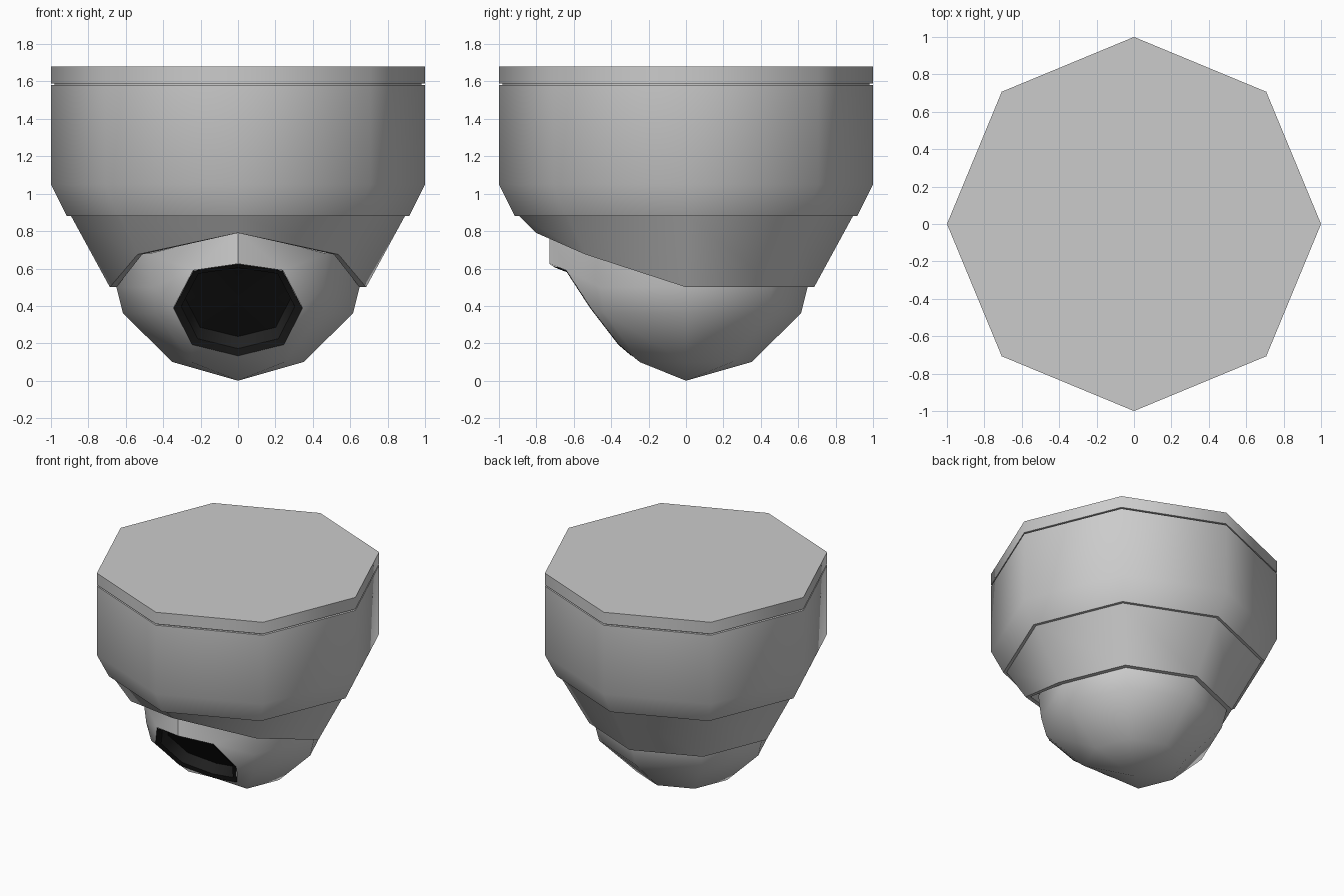
import bpy, bmesh
from math import cos, sin, pi, radians
from mathutils import Vector

if "Cube" in bpy.data.objects:
    bpy.data.objects.remove(bpy.data.objects["Cube"])

SIDES = 8
FRONT = 6  # index of the column facing -y


def material(name, v):
    m = bpy.data.materials.new(name)
    m.diffuse_color = (v, v, v, 1)
    m.use_nodes = True
    m.node_tree.nodes["Principled BSDF"].inputs["Base Color"].default_value = m.diffuse_color
    return m


def finish(name, bm, mat=None, recalc=True):
    if recalc:
        bmesh.ops.recalc_face_normals(bm, faces=bm.faces)
    me = bpy.data.meshes.new(name)
    bm.to_mesh(me)
    bm.free()
    me.shade_smooth()
    me.set_sharp_from_angle(angle=radians(50))
    if mat:
        me.materials.append(mat)
    ob = bpy.data.objects.new(name, me)
    bpy.context.collection.objects.link(ob)
    return ob


def ring(r, z):
    return [Vector((r * cos(i * pi / 4), r * sin(i * pi / 4), z)) for i in range(SIDES)]


def loft(bm, rings, skip=()):
    rows = [[bm.verts.new(p) for p in r] for r in rings]
    for a, b in zip(rows, rows[1:]):
        for i in range(SIDES):
            if i not in skip:
                j = (i + 1) % SIDES
                bm.faces.new((a[i], a[j], b[j], b[i]))
    return rows


def turned(name, profile):
    bm = bmesh.new()
    rows = loft(bm, [ring(r, z) for r, z in profile])
    bm.faces.new(rows[0])
    bm.faces.new(rows[-1])
    return finish(name, bm)


# Ceiling plate, shadow gap and main housing
turned("ceiling_plate", [(1, 1.59), (1, 1.68)])
turned("gap_band", [(0.98, 1.56), (0.98, 1.60)])
turned("housing", [(0.88, 0.88), (0.915, 0.88), (1, 1.05), (1, 1.58)])


# Collar whose lower edge rises at the front
def rim(inset):
    pts = ring(0.685 - inset, 0.50)
    for k, r, z in ((5, 0.76, 0.675), (6, 0.80, 0.79), (7, 0.76, 0.675)):
        pts[k] = ring(r - inset, z)[k]
    return pts


bm = bmesh.new()
loft(bm, [ring(0.895, 0.885), rim(0), rim(0.035),
          [p + Vector((0, 0, 0.06)) for p in rim(0.05)]])
finish("collar", bm)

# Lens opening outline, going round from the top (x, y, z)
half = [(0.24, -0.64, 0.59), (0.345, -0.51, 0.39), (0.245, -0.36, 0.195)]
top, bottom = (0, -0.73, 0.625), (0, -0.29, 0.135)
outline = [Vector(p) for p in
           [top] + half + [bottom] + [(-x, y, z) for x, y, z in reversed(half)]]

# Ball: turned shell with the front two columns rebuilt around the opening
bm = bmesh.new()
levels = [ring(0.67, 0.68), ring(0.65, 0.50), ring(0.615, 0.36), ring(0.35, 0.10)]
rows = loft(bm, levels, skip=(5, 6))
pole = bm.verts.new((0, 0, 0))
for i in range(SIDES):
    if i not in (5, 6):
        bm.faces.new((rows[-1][i], rows[-1][(i + 1) % SIDES], pole))
hole = [bm.verts.new(p) for p in outline]
brow = bm.verts.new((0, -0.73, 0.80))
for col, idx in ((7, (0, 1, 2, 3, 4)), (5, (0, 7, 6, 5, 4))):
    t, u, s, l, b = [hole[i] for i in idx]
    d = [r[col] for r in rows]
    bm.faces.new((brow, d[0], u, t))
    bm.faces.new((d[0], d[1], u))
    bm.faces.new((d[1], d[2], s, u))
    bm.faces.new((d[2], d[3], l, s))
    bm.faces.new((d[3], pole, b, l))
finish("camera_ball", bm)

# Recessed dark rim and lens
centre = sum(outline, Vector()) / SIDES
inward = Vector((0, 0.74, 0.66)).normalized()


def inset(scale, depth):
    return [centre + (p - centre) * scale + inward * depth for p in outline]


bm = bmesh.new()
loft(bm, [inset(1, -0.003), inset(0.88, 0.01), inset(0.82, 0.09)])
finish("lens_rim", bm, material("rim_black", 0.015))

bm = bmesh.new()
pts = [bm.verts.new(p) for p in inset(0.84, 0.085)]
mid = bm.verts.new(centre + inward * 0.085)
for i in range(SIDES):
    bm.faces.new((pts[i], mid, pts[(i + 1) % SIDES]))
finish("lens", bm, material("lens_black", 0.008))
